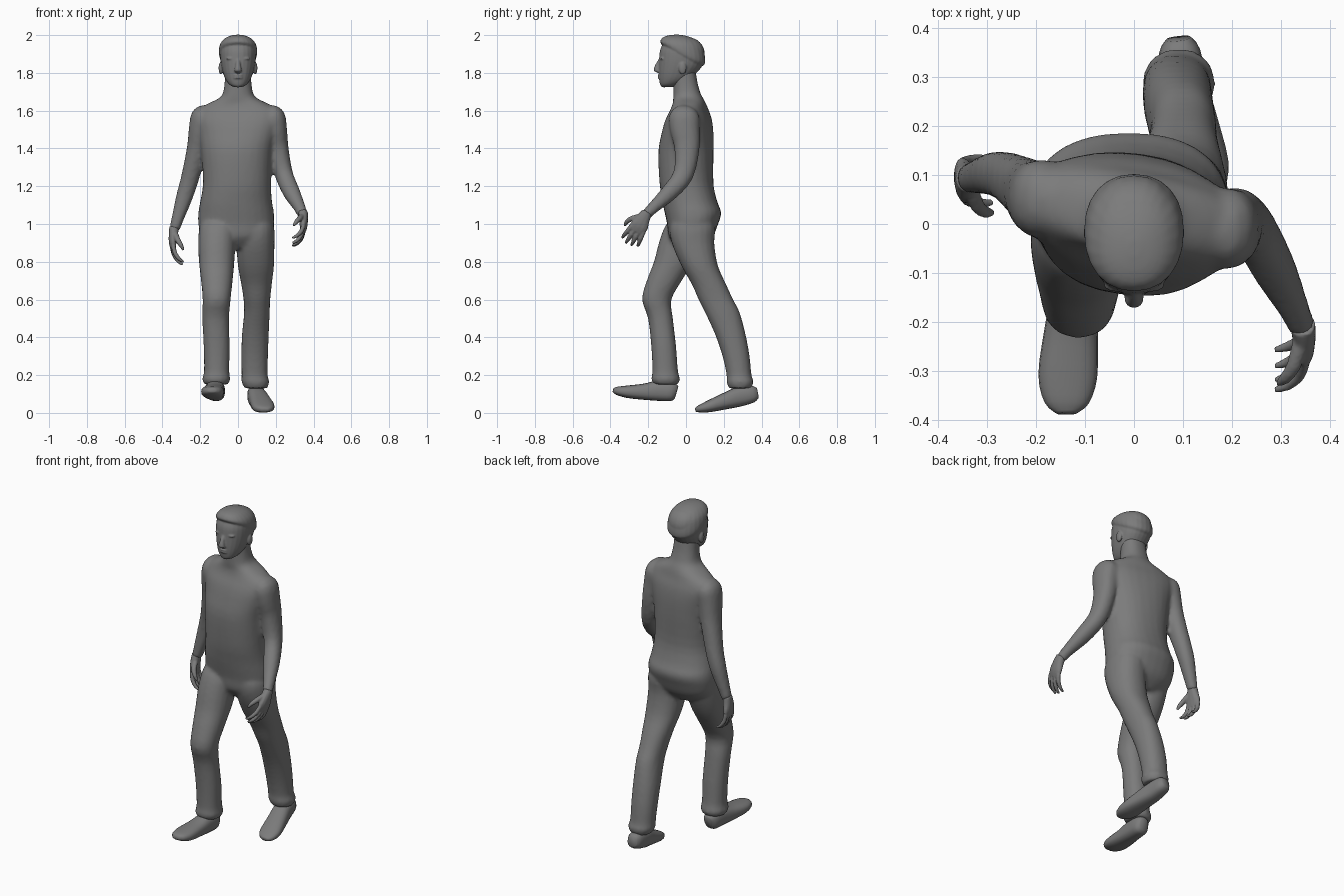
import bpy, bmesh
from math import cos, sin, pi, radians, copysign
from mathutils import Vector

grey = bpy.data.materials.new("dark_grey")
grey.diffuse_color = (.2, .2, .2, 1)


def spline(rows, steps):
    """Catmull-Rom through rows of equal length."""
    out = []
    for i in range(len(rows) - 1):
        p0, p1 = rows[max(i - 1, 0)], rows[i]
        p2, p3 = rows[i + 1], rows[min(i + 2, len(rows) - 1)]
        for s in range(steps):
            t = s / steps
            out.append([0.5 * (2 * b + (c - a) * t + (2 * a - 5 * b + 4 * c - d) * t * t
                               + (3 * b - a - 3 * c + d) * t ** 3)
                        for a, b, c, d in zip(p0, p1, p2, p3)])
    out.append(list(rows[-1]))
    return out


def finish(name, bm):
    bmesh.ops.recalc_face_normals(bm, faces=bm.faces)
    me = bpy.data.meshes.new(name)
    bm.to_mesh(me)
    bm.free()
    me.materials.append(grey)
    for p in me.polygons:
        p.use_smooth = True
    ob = bpy.data.objects.new(name, me)
    bpy.context.collection.objects.link(ob)
    return ob


def loft(name, rows, ref=None, n=20, power=2.2, steps=3):
    """Rows: x, y, z, half width, half depth [, yaw, tilt].
    Without ref the rings lie flat; with ref they stand across the path."""
    rows = spline([list(r) + [0] * (7 - len(r)) for r in rows], steps)
    bm = bmesh.new()
    rings = []
    for i, (x, y, z, a, b, yaw, tilt) in enumerate(rows):
        c = Vector((x, y, z))
        if ref is None:
            yw = radians(yaw)
            u, v = Vector((cos(yw), sin(yw), 0)), Vector((-sin(yw), cos(yw), tilt))
        else:
            p, q = rows[max(i - 1, 0)], rows[min(i + 1, len(rows) - 1)]
            t = (Vector(q[:3]) - Vector(p[:3])).normalized()
            u = (Vector(ref) - t * Vector(ref).dot(t)).normalized()
            v = t.cross(u)
        ring = []
        for k in range(n):
            ca, sa = cos(2 * pi * k / n), sin(2 * pi * k / n)
            ring.append(bm.verts.new(
                c + u * a * copysign(abs(ca) ** (2 / power), ca)
                + v * b * copysign(abs(sa) ** (2 / power), sa)))
        rings.append(ring)
    for r, s in zip(rings, rings[1:]):
        for k in range(n):
            bm.faces.new((r[k], r[(k + 1) % n], s[(k + 1) % n], s[k]))
    bm.faces.new(rings[0])
    bm.faces.new(rings[-1])
    return finish(name, bm)


def blob(name, loc, size):
    bm = bmesh.new()
    bmesh.ops.create_uvsphere(bm, u_segments=12, v_segments=8, radius=1)
    bmesh.ops.scale(bm, vec=size, verts=bm.verts)
    bmesh.ops.translate(bm, vec=loc, verts=bm.verts)
    return finish(name, bm)


def merge(name, parts, voxel, smooth):
    """Fuse overlapping parts into one continuous skin."""
    bpy.ops.object.select_all(action='DESELECT')
    for p in parts:
        p.select_set(True)
    ob = parts[0]
    bpy.context.view_layer.objects.active = ob
    bpy.ops.object.join()
    ob.name = name
    m = ob.modifiers.new("fuse", 'REMESH')
    m.mode, m.voxel_size, m.use_smooth_shade = 'VOXEL', voxel, True
    s = ob.modifiers.new("soften", 'SMOOTH')
    s.factor, s.iterations = .5, smooth
    for mod in ("fuse", "soften"):
        bpy.ops.object.modifier_apply(modifier=mod)


# Torso and neck, shoulders twisted against the hips
torso = loft("torso", [
    (-.005, .02, .87, .10, .06), (-.01, .025, .93, .18, .115),
    (-.01, .035, 1.0, .2, .135), (-.01, .037, 1.06, .2, .15),
    (-.01, .02, 1.12, .19, .145), (-.005, .002, 1.22, .18, .142, -3),
    (-.005, 0, 1.38, .19, .144, -8), (0, .008, 1.48, .21, .132, -10),
    (0, .014, 1.55, .228, .116, -10), (0, .018, 1.6, .218, .095, -10),
    (0, .018, 1.637, .16, .085, -8), (0, .012, 1.664, .104, .08, -4),
    (0, .005, 1.69, .081, .073), (0, -.003, 1.75, .071, .064),
    (0, -.01, 1.82, .068, .06)], n=28, power=2.3)

# Front leg and rear leg with trouser cuffs
front_leg = loft("front_leg", [
    (-.1, .015, 1.05, .07, .07),
    (-.105, 0, .99, .098, .11), (-.112, -.03, .9, .099, .114),
    (-.113, -.065, .8, .094, .105), (-.112, -.115, .7, .084, .093),
    (-.113, -.155, .6, .074, .078), (-.118, -.135, .5, .071, .066),
    (-.113, -.118, .35, .069, .066), (-.113, -.110, .22, .067, .068),
    (-.115, -.108, .178, .074, .077), (-.115, -.106, .15, .062, .062)])
rear_leg = loft("rear_leg", [
    (.09, .035, 1.06, .07, .08),
    (.092, .035, .99, .099, .12), (.092, .037, .9, .101, .113),
    (.095, .072, .78, .096, .097), (.098, .122, .68, .081, .091),
    (.10, .158, .6, .071, .092), (.10, .193, .53, .068, .092),
    (.092, .235, .415, .071, .081), (.088, .265, .3, .071, .072),
    (.088, .281, .2, .069, .066), (.092, .286, .165, .074, .072),
    (.095, .286, .13, .06, .06)])

# Arms, shoulder to wrist
forward_arm = loft("forward_arm", [
    (.15, -.008, 1.608, .03, .04), (.18, -.01, 1.572, .066, .08),
    (.197, -.006, 1.5, .063, .079), (.213, .005, 1.4, .055, .067),
    (.244, -.015, 1.26, .048, .054), (.285, -.09, 1.165, .045, .045),
    (.325, -.17, 1.09, .032, .032), (.342, -.21, 1.05, .028, .028)],
    ref=(1, 0, 0), n=16)
backward_arm = loft("backward_arm", [
    (-.15, .048, 1.608, .03, .04), (-.18, .05, 1.572, .066, .078),
    (-.198, .055, 1.5, .063, .076), (-.216, .07, 1.4, .055, .064),
    (-.255, .095, 1.24, .048, .051), (-.285, .102, 1.14, .044, .045),
    (-.322, .096, 1.02, .032, .034), (-.337, .093, .97, .028, .03)],
    ref=(1, 0, 0), n=16)
merge("body", [torso, front_leg, rear_leg, forward_arm, backward_arm], .011, 5)

# Shoes, heel to toe
loft("front_shoe", [
    (-.113, -.05, .108, .025, .034), (-.114, -.075, .113, .044, .05),
    (-.12, -.15, .117, .05, .053), (-.128, -.22, .112, .055, .043),
    (-.135, -.31, .112, .06, .033), (-.137, -.365, .117, .045, .022),
    (-.137, -.386, .121, .02, .011)], ref=(1, 0, 0), power=2.5)
loft("rear_shoe", [
    (.09, .378, .105, .025, .028), (.093, .352, .10, .042, .045),
    (.10, .28, .085, .05, .052), (.115, .21, .063, .055, .044),
    (.133, .12, .034, .06, .031), (.14, .07, .021, .045, .019),
    (.14, .05, .016, .02, .01)], ref=(1, 0, 0), power=2.5)


def hand(name, wrist, along, palm):
    """Palm, four curled fingers and a thumb; the thumb side faces forward."""
    o, d, p = Vector(wrist), Vector(along).normalized(), Vector(palm)
    p = (p - d * p.dot(d)).normalized()
    w = d.cross(p)
    if w.y > 0:
        w = -w

    def at(a, b, c):
        return tuple(o + d * a + w * b + p * c)
    parts = [loft(name, [
        (*at(-.02, 0, 0), .027, .026), (*at(.025, .002, 0), .039, .024),
        (*at(.065, 0, .002), .048, .02), (*at(.097, 0, .008), .042, .013)],
        ref=w, n=12)]
    for i, length in enumerate((.9, 1.05, 1.0, .85)):
        b = .035 - .0235 * i
        parts.append(loft("finger", [
            (*at(.08, b, .004), .0125, .012),
            (*at(.08 + .042 * length, b * 1.15, .016), .012, .012),
            (*at(.08 + .076 * length, b * 1.28, .042), .0105, .01),
            (*at(.08 + .09 * length, b * 1.3, .068), .006, .006)],
            ref=w, n=8, steps=2))
    parts.append(loft("thumb", [
        (*at(.015, .018, .006), .017, .016), (*at(.05, .055, .022), .015, .014),
        (*at(.078, .068, .042), .012, .012), (*at(.1, .068, .058), .006, .006)],
        ref=p, n=8, steps=2))
    merge(name, parts, .0045, 2)


hand("forward_hand", (.345, -.215, 1.045), (.06, -.5, -.85), (-1, 0, 0))
hand("backward_hand", (-.34, .092, .965), (-.12, -.06, -1), (1, .1, 0))

# Head, chin to crown
head = loft("head", [
    (0, -.098, 1.725, .022, .03), (0, -.085, 1.738, .046, .052),
    (0, -.062, 1.765, .066, .08), (0, -.044, 1.8, .08, .1),
    (0, -.028, 1.84, .09, .116), (0, -.022, 1.88, .095, .12),
    (0, -.02, 1.92, .095, .117), (0, -.02, 1.955, .085, .1),
    (0, -.022, 1.98, .06, .07), (0, -.025, 1.99, .02, .025)], n=24)

# Hair cap, low at the nape and high over the forehead
hair = loft("hair", [
    (0, -.008, 1.878, .09, .09, 0, -.5), (0, -.01, 1.895, .1, .11, 0, -.42),
    (0, -.018, 1.925, .101, .118, 0, -.3), (0, -.025, 1.957, .092, .11, 0, -.14),
    (0, -.035, 1.982, .07, .087, 0, -.07), (0, -.045, 1.996, .042, .052, 0, -.03),
    (0, -.05, 2.002, .012, .016)], n=24)

# Face details
face = [head, hair, loft("nose", [
    (0, -.135, 1.875, .01, .008), (0, -.147, 1.85, .012, .012),
    (0, -.153, 1.825, .017, .017), (0, -.15, 1.81, .02, .02),
    (0, -.14, 1.8, .012, .01)], n=10)]
for z in (1.787, 1.774):
    face.append(blob("lip", (0, -.138, z), (.026, .012, .006)))
face.append(blob("chin", (0, -.115, 1.742), (.03, .023, .019)))
for s in (1, -1):
    face.append(blob("ear", (s * .091, -.018, 1.825), (.012, .021, .034)))
    face.append(blob("eye", (s * .036, -.122, 1.857), (.016, .012, .008)))
    face.append(blob("brow", (s * .036, -.124, 1.876), (.028, .015, .008)))
merge("head", face, .0045, 3)
